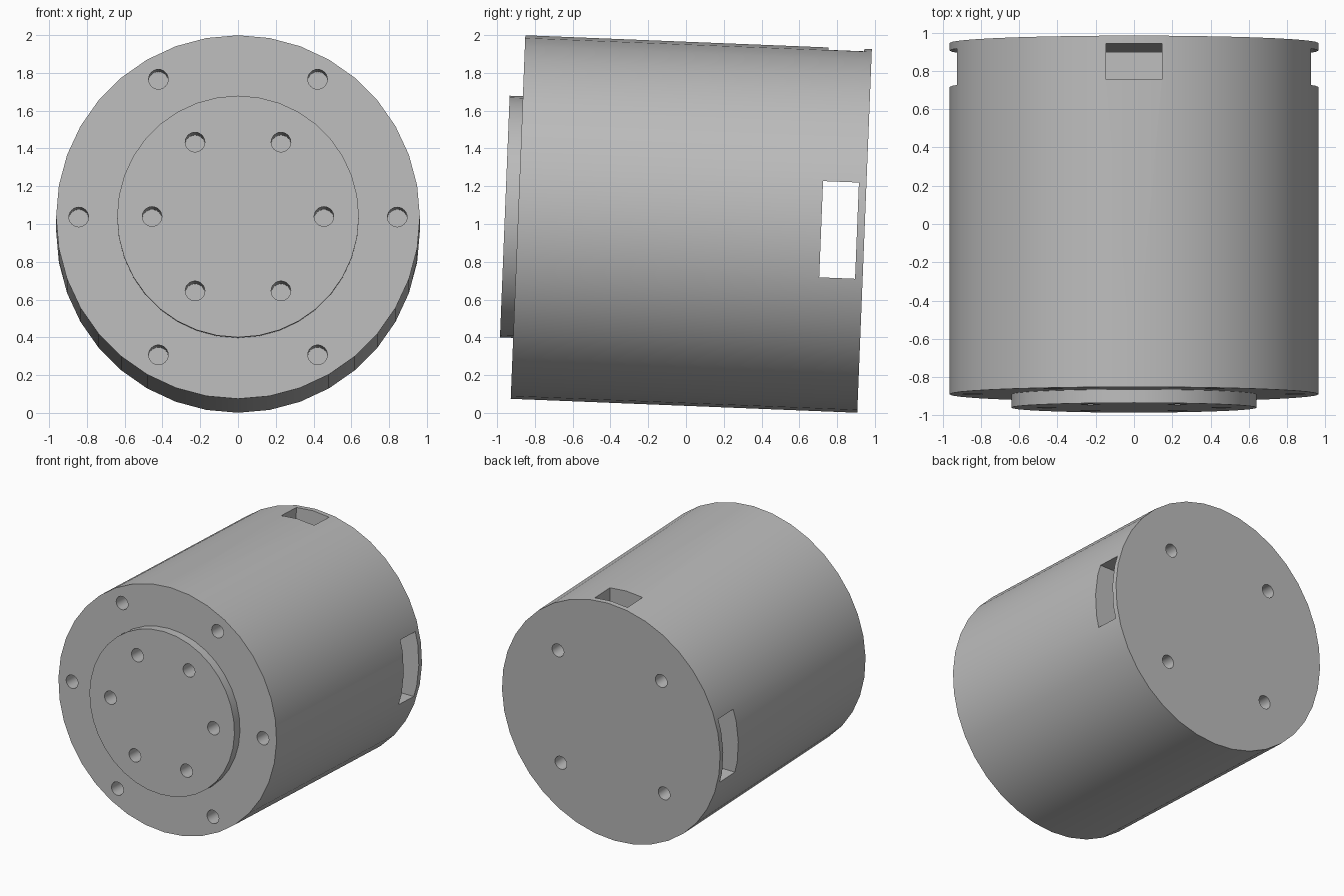
import bpy, bmesh
from math import cos, sin, pi, radians
from mathutils import Matrix, Vector

cube = bpy.data.objects.get("Cube")
if cube:
    bpy.data.objects.remove(cube, do_unlink=True)

R, HALF = 0.963, 0.918          # housing radius and half length
FLANGE_R, FLANGE_T = 0.64, 0.07
HOLE_R, HOLE_DEPTH = 0.052, 0.3
TILT = Matrix.Translation((0, 0.028, 1.0)) @ Matrix.Rotation(radians(-2.3), 4, 'X')

grey = bpy.data.materials.new("plain grey")
grey.use_nodes = True
colour = (0.5, 0.5, 0.5, 1)
grey.diffuse_color = colour
grey.node_tree.nodes["Principled BSDF"].inputs["Base Color"].default_value = colour


def add_cylinder(bm, radius, y0, y1, x=0, z=0, sides=36):
    """Cylinder running along y from y0 to y1."""
    m = Matrix.Translation((x, (y0 + y1) / 2, z)) @ Matrix.Rotation(pi / 2, 4, 'X')
    bmesh.ops.create_cone(bm, cap_ends=True, segments=sides, radius1=radius,
                          radius2=radius, depth=y1 - y0,
                          matrix=m @ Matrix.Rotation(pi / 2, 4, 'Z'))


def add_box(bm, low, high):
    low, high = Vector(low), Vector(high)
    m = Matrix.Translation((low + high) / 2) @ Matrix.Diagonal((*(high - low), 1))
    bmesh.ops.create_cube(bm, size=1, matrix=m)


def add_hole_ring(bm, count, ring, y0, y1, start=0):
    for i in range(count):
        a = start + 2 * pi * i / count
        add_cylinder(bm, HOLE_R, y0, y1, ring * cos(a), ring * sin(a), 24)


def make(name, build, *args, **kw):
    bm = bmesh.new()
    build(bm, *args, **kw)
    mesh = bpy.data.meshes.new(name)
    bm.to_mesh(mesh)
    bm.free()
    mesh.materials.append(grey)
    ob = bpy.data.objects.new(name, mesh)
    bpy.context.collection.objects.link(ob)
    ob.matrix_world = TILT
    return ob


def cut(ob, cutter):
    mod = ob.modifiers.new("cut", 'BOOLEAN')
    mod.operation, mod.solver, mod.object = 'DIFFERENCE', 'EXACT', cutter
    bpy.context.view_layer.objects.active = ob
    bpy.ops.object.modifier_apply(modifier=mod.name)


# Main parts
housing = make("housing", add_cylinder, R, -HALF, HALF)
flange = make("output_flange", add_cylinder, FLANGE_R, -HALF - FLANGE_T, -HALF + 0.01)

# Connector slots near the back: one straight through the sides, one from the top
y0, y1 = HALF - 0.23, HALF - 0.04
side_slot = make("side_slot_cutter", add_box, (-1.2, y0, -0.255), (1.2, y1, 0.255))
top_slot = make("top_slot_cutter", add_box, (-0.145, y0, 0), (0.145, y1, 1.2))

# Screw holes
outer = make("outer_hole_cutter", add_hole_ring, 6, 0.843, -1.2, -HALF + HOLE_DEPTH)
inner = make("inner_hole_cutter", add_hole_ring, 6, 0.455, -1.2, -HALF + HOLE_DEPTH)
back = make("back_hole_cutter", add_hole_ring, 4, 0.645, HALF - HOLE_DEPTH, 1.2, pi / 4)

cutters = (side_slot, top_slot, outer, inner, back)
for c in cutters:
    cut(housing, c)
cut(flange, inner)
for c in cutters:
    bpy.data.objects.remove(c, do_unlink=True)

# Smooth walls with sharp rims
for ob in (housing, flange):
    bpy.ops.object.select_all(action='DESELECT')
    ob.select_set(True)
    bpy.context.view_layer.objects.active = ob
    bpy.ops.object.shade_smooth_by_angle(angle=radians(30))
